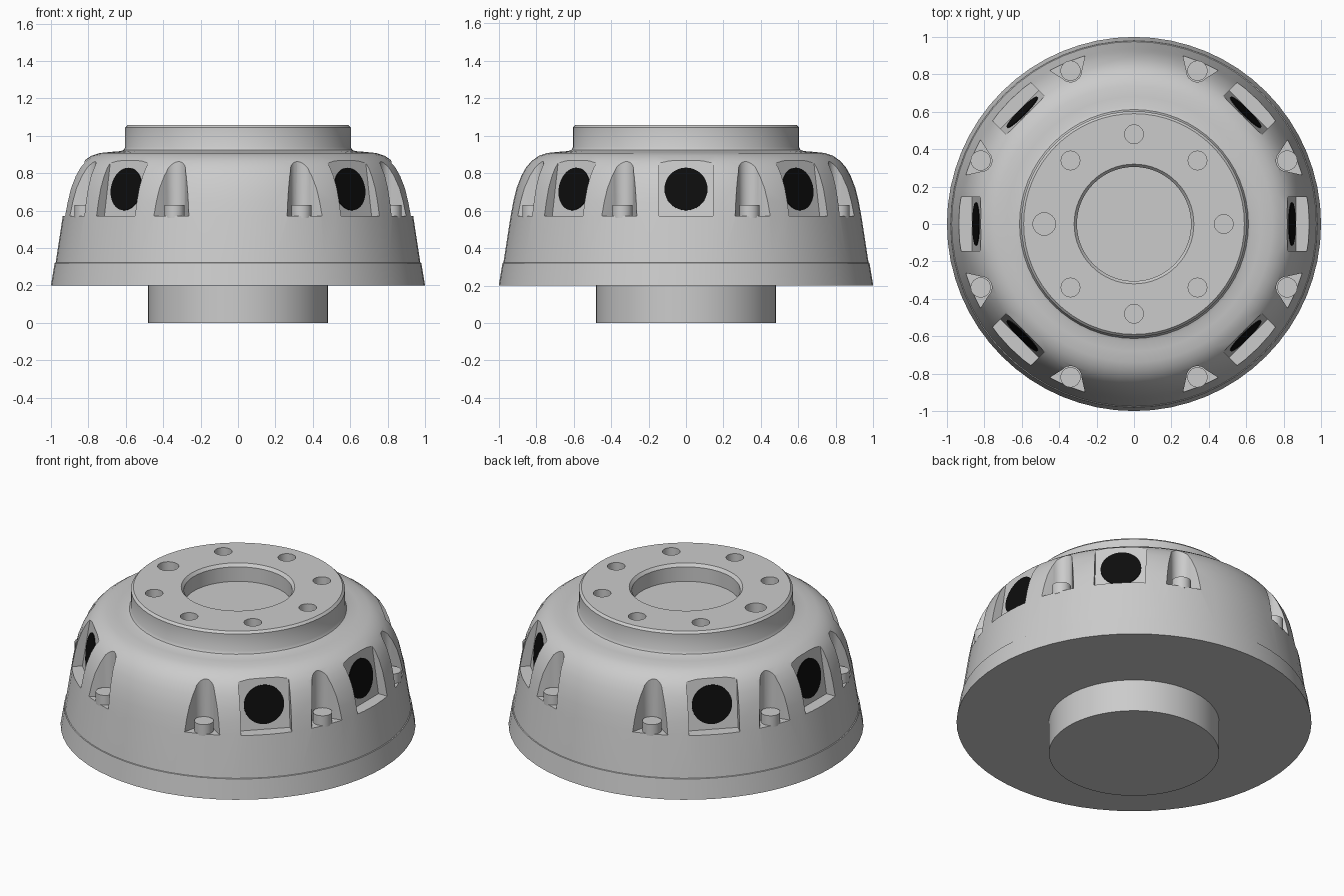
import bpy, bmesh
from math import radians, cos, sin, atan2, pi
from mathutils import Matrix, Vector

if "Cube" in bpy.data.objects:
    bpy.data.objects.remove(bpy.data.objects["Cube"])

SEG = 64


def finish(name, bm):
    bmesh.ops.recalc_face_normals(bm, faces=bm.faces)
    me = bpy.data.meshes.new(name)
    bm.to_mesh(me)
    bm.free()
    ob = bpy.data.objects.new(name, me)
    bpy.context.collection.objects.link(ob)
    return ob


def smooth(ob, angle=30):
    bpy.ops.object.select_all(action='DESELECT')
    ob.select_set(True)
    bpy.context.view_layer.objects.active = ob
    bpy.ops.object.shade_smooth_by_angle(angle=radians(angle))


def revolve(name, profile):
    bm = bmesh.new()
    vs = [bm.verts.new((r, 0, z)) for r, z in profile]
    es = [bm.edges.new(p) for p in zip(vs, vs[1:])]
    bmesh.ops.spin(bm, geom=vs + es, axis=(0, 0, 1), cent=(0, 0, 0),
                   angle=2 * pi, steps=SEG, use_merge=True)
    bmesh.ops.remove_doubles(bm, verts=bm.verts, dist=1e-5)
    return finish(name, bm)


def prism(bm, points, offset, rot):
    """Extrude a 3D polygon by offset, turned by rot about z."""
    turn = Matrix.Rotation(rot, 3, 'Z')
    face = bm.faces.new([bm.verts.new(turn @ Vector(p)) for p in points])
    new = bmesh.ops.extrude_face_region(bm, geom=[face], use_keep_orig=True)['geom']
    bmesh.ops.translate(bm, vec=turn @ Vector(offset),
                        verts=[g for g in new if isinstance(g, bmesh.types.BMVert)])


# Housing: flange, tapered shell, rounded shoulder, raised collar and bore
housing = revolve("housing", [
    (0, 0.2), (1.0, 0.2), (0.98, 0.32), (0.975, 0.322), (0.937, 0.57), (0.922, 0.65),
    (0.905, 0.72), (0.88, 0.785), (0.855, 0.83), (0.825, 0.865), (0.785, 0.893),
    (0.74, 0.908), (0.68, 0.914), (0.63, 0.918), (0.612, 0.924), (0.603, 0.94),
    (0.603, 1.045), (0.59, 1.058), (0.32, 1.058), (0.305, 1.04), (0.305, 0.95), (0, 0.95)])

# Cutters: side windows, bolt notches and collar holes
window_angles = [radians(a) for a in (0, 45, 135, 180, 225, 315)]
bolt_angles = [radians(22.5 + 45 * i) for i in range(8)]
cut = bmesh.new()
for a in window_angles:
    prism(cut, [(0.865, -0.145, 0.57), (1.05, -0.145, 0.57),
                (1.05, -0.145, 0.868), (0.819, -0.145, 0.868)], (0, 0.29, 0), a)
arc = [(0.887 + 0.06 * cos(t), 0.06 * sin(t), 0.57)
       for t in (radians(110 + 14 * i) for i in range(11))]
for a in bolt_angles:
    prism(cut, [(1.0, 0.15, 0.57)] + arc + [(1.0, -0.15, 0.57)], (0, 0, 0.4), a)
for i in range(8):
    r = 0.06 if i == 4 else 0.05
    a = i * pi / 4
    m = Matrix.Translation((0.48 * cos(a), 0.48 * sin(a), 1.058))
    bmesh.ops.create_cone(cut, cap_ends=True, segments=32, radius1=r, radius2=r,
                          depth=0.2, matrix=m)
cutter = finish("cutter", cut)
cutter.hide_render = True

mod = housing.modifiers.new("cuts", 'BOOLEAN')
mod.object = cutter
mod.operation = 'DIFFERENCE'
mod.solver = 'EXACT'
bpy.context.view_layer.objects.active = housing
bpy.ops.object.modifier_apply(modifier="cuts")
bpy.data.objects.remove(cutter)
smooth(housing)

# Mounting spigot underneath
smooth(revolve("spigot", [(0, 0), (0.48, 0), (0.48, 0.2)]))

# Bolt heads in the notches
bm = bmesh.new()
for a in bolt_angles:
    bmesh.ops.create_cone(bm, cap_ends=True, segments=32, radius1=0.054, radius2=0.054, depth=0.07,
                          matrix=Matrix.Translation((0.887 * cos(a), 0.887 * sin(a), 0.595)))
smooth(finish("bolt_heads", bm))

# Black round lenses on the sloping window backs
black = bpy.data.materials.new("black")
black.diffuse_color = (0.004, 0.004, 0.004, 1)
black.use_nodes = True
black.node_tree.nodes["Principled BSDF"].inputs["Base Color"].default_value = black.diffuse_color
tilt = atan2(0.046, 0.298)
bm = bmesh.new()
for a in window_angles:
    m = (Matrix.Rotation(a, 4, 'Z') @ Matrix.Translation((0.8425, 0, 0.715))
         @ Matrix.Rotation(pi / 2 - tilt, 4, 'Y'))
    bmesh.ops.create_cone(bm, cap_ends=True, segments=48, radius1=0.115, radius2=0.115,
                          depth=0.01, matrix=m)
lenses = finish("lenses", bm)
lenses.data.materials.append(black)
smooth(lenses)
